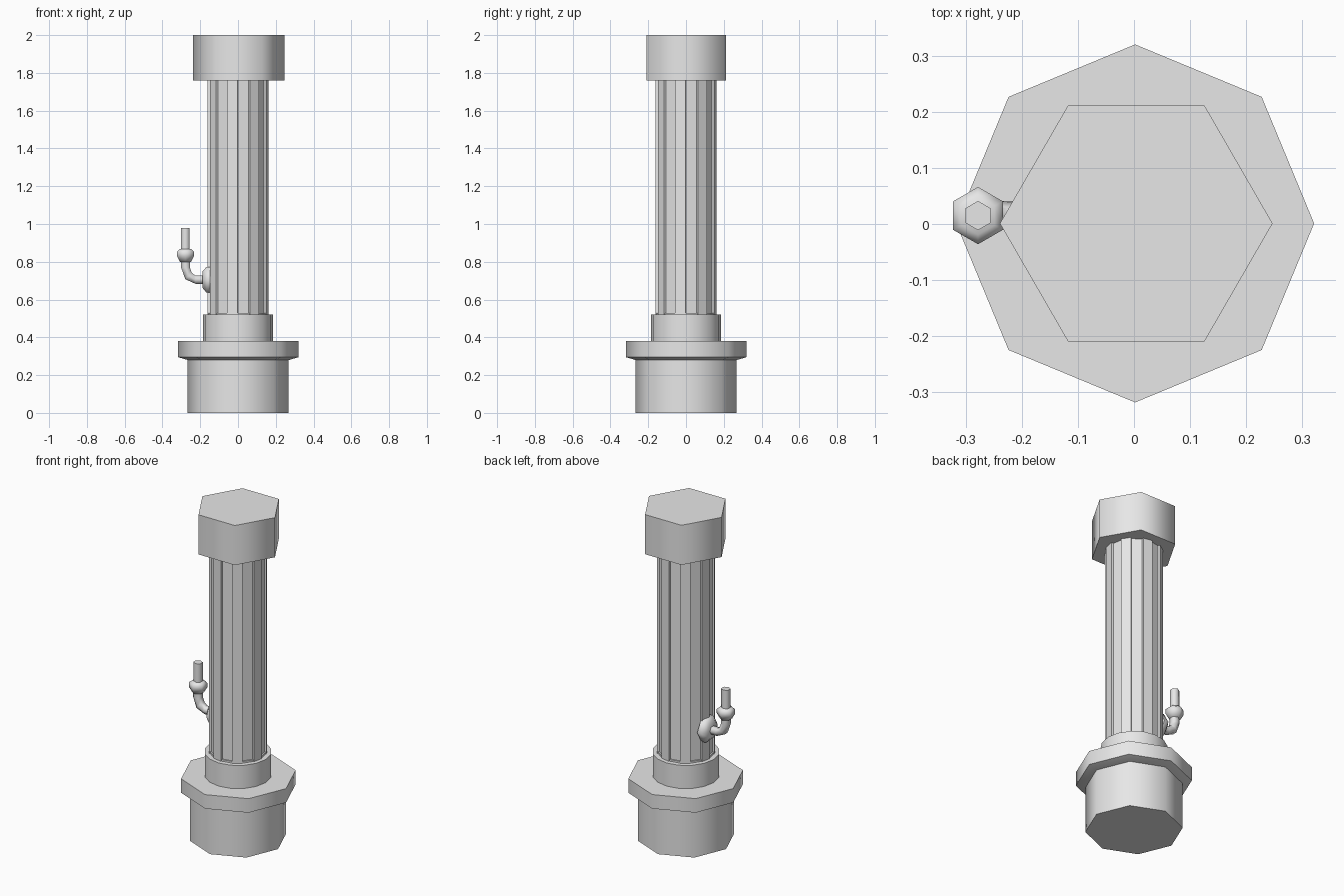
import bpy
import bmesh
from math import sin, cos, radians, pi
from mathutils import Vector

cube = bpy.data.objects.get("Cube")
if cube:
    bpy.data.objects.remove(cube, do_unlink=True)

grey = bpy.data.materials.new("plain_grey")
grey.use_nodes = True
colour = (0.8, 0.8, 0.8, 1)
grey.diffuse_color = colour
grey.node_tree.nodes["Principled BSDF"].inputs["Base Color"].default_value = colour


def sweep(name, sides, stations, y=0.0, phase=0.0, smooth=65, ribs=0.0):
    """Capped polygon rings along stations of (x, z, tilt, radius)."""
    bm = bmesh.new()
    rings = []
    for x, z, tilt, r in stations:
        t = radians(tilt)
        across = Vector((cos(t), 0, sin(t)))
        ring = []
        for i in range(sides):
            a = radians(phase) + 2 * pi * i / sides
            ring.append(bm.verts.new(Vector((x, y, z)) + r * (cos(a) * across + sin(a) * Vector((0, 1, 0)))))
        rings.append(ring)
    walls = []
    for low, high in zip(rings, rings[1:]):
        for i in range(sides):
            j = (i + 1) % sides
            walls.append(bm.faces.new((low[i], low[j], high[j], high[i])))
    bm.faces.new(rings[0][::-1])
    bm.faces.new(rings[-1])
    bm.normal_update()
    # Raise every second wall to make flutes
    if ribs:
        for face in bmesh.ops.extrude_discrete_faces(bm, faces=walls[1::2])["faces"]:
            bmesh.ops.translate(bm, verts=face.verts, vec=face.normal * ribs)
    bmesh.ops.recalc_face_normals(bm, faces=bm.faces)
    mesh = bpy.data.meshes.new(name)
    bm.to_mesh(mesh)
    bm.free()
    mesh.materials.append(grey)
    if smooth:
        mesh.shade_smooth()
        mesh.set_sharp_from_angle(angle=radians(smooth))
    obj = bpy.data.objects.new(name, mesh)
    bpy.context.collection.objects.link(obj)
    return obj


def upright(name, sides, profile, x=0.0, **options):
    return sweep(name, sides, [(x, z, 0, r) for r, z in profile], **options)


# Octagonal base and flange
upright("base", 8, [(0.268, 0), (0.268, 0.285)])
upright("base_flange", 8, [(0.268, 0.28), (0.319, 0.295), (0.319, 0.38)], x=0.002, y=0.001)

# Round sleeve and collar holding the column
upright("sleeve", 16, [(0.185, 0.375), (0.185, 0.52)])
upright("collar", 16, [(0.156, 0.51), (0.156, 0.53)])

# Fluted column
upright("column", 16, [(0.148, 0.51), (0.148, 1.78)], smooth=0, ribs=0.013)

# Hexagonal cap
upright("cap", 6, [(0.243, 1.76), (0.243, 2.0)], x=0.004, y=0.001)

# Side pipe: wall plate, elbow, nut and outlet
pipe_x, pipe_y, pipe_z = -0.278, 0.015, 0.705
side = dict(y=pipe_y, phase=90)
sweep("wall_plate", 6, [(-0.14, pipe_z, 90, 0.078), (-0.168, pipe_z, 90, 0.078),
                        (-0.188, pipe_z, 90, 0.05)], **side)
sweep("elbow", 6, [(-0.15, pipe_z, 90, 0.025), (-0.225, pipe_z, 90, 0.025),
                   (-0.262, 0.725, 45, 0.028), (pipe_x, 0.77, 0, 0.027),
                   (pipe_x, 0.82, 0, 0.027)], **side)
upright("nut", 6, [(0.034, 0.80), (0.051, 0.83), (0.051, 0.855), (0.034, 0.868)], x=pipe_x, **side)
upright("outlet", 6, [(0.026, 0.85), (0.026, 0.98)], x=pipe_x, **side)
